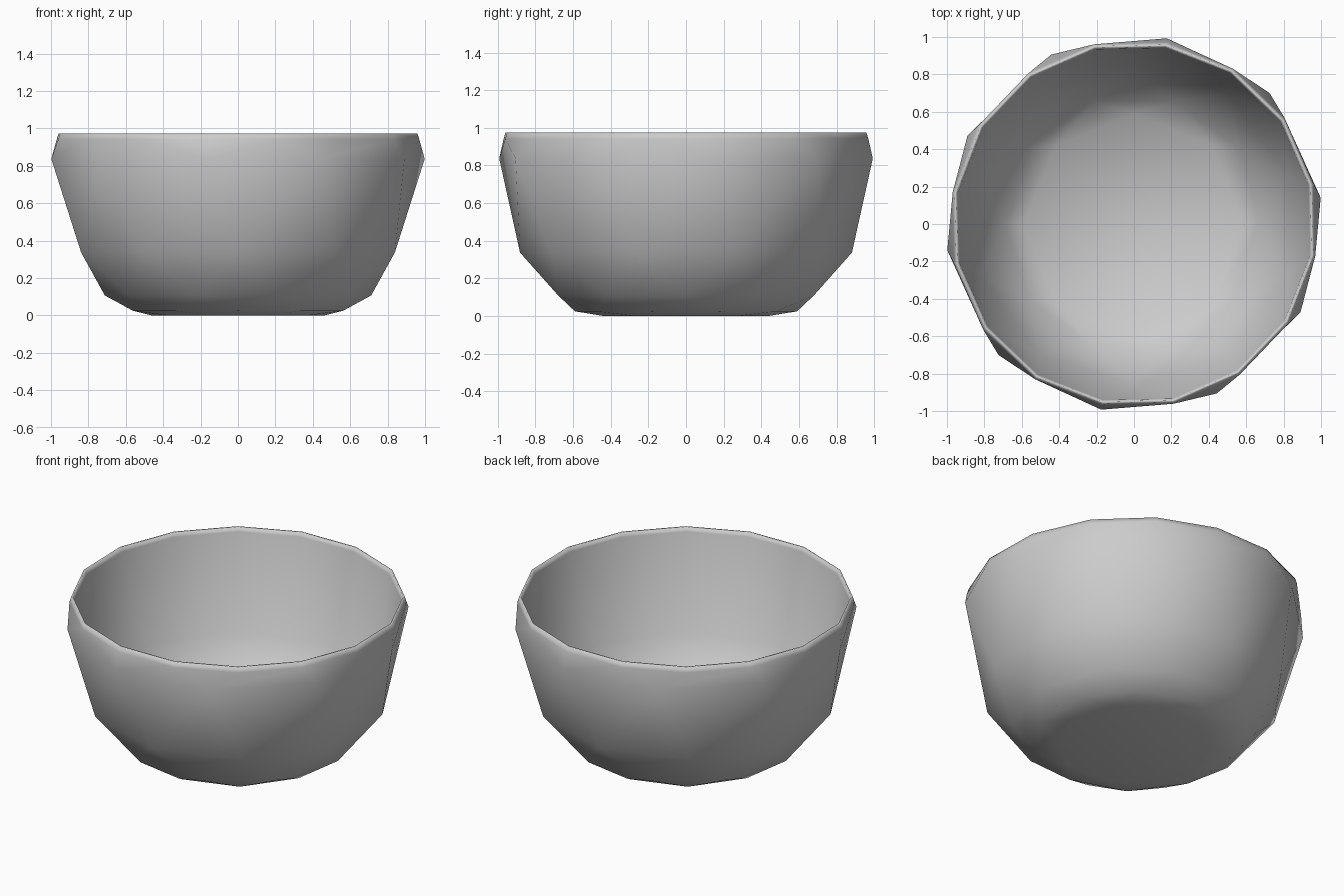
import bpy, bmesh, math

if "Cube" in bpy.data.objects:
    bpy.data.objects.remove(bpy.data.objects["Cube"])

# Bowl section, outside bottom -> rim -> inside floor: (radius, height, sides, turn in degrees)
RINGS = [
    (0.46, 0.003, 10, 0),
    (0.59, 0.028, 10, 18),
    (0.712, 0.11, 10, 0),
    (0.882, 0.34, 10, 18),
    (1.008, 0.84, 10, 8),
    (0.984, 0.945, 16, 12.5),
    (0.974, 0.977, 16, 12.5),
    (0.964, 0.977, 16, 12.5),
    (0.956, 0.95, 16, 12.5),
    (0.862, 0.35, 10, 18),
    (0.69, 0.118, 10, 0),
    (0.59, 0.042, 8, 0),
]

bm = bmesh.new()


def ring(radius, z, sides, turn):
    """Polygon ring; returns (angle, vertex) pairs over one full turn."""
    out = []
    for i in range(sides):
        a = math.radians(turn + 360 * i / sides)
        out.append((a, bm.verts.new((radius * math.cos(a), radius * math.sin(a), z))))
    return out


def zip_rings(a, b):
    """Triangulate between two rings that may differ in sides and turn."""
    a = a + [(a[0][0] + math.tau, a[0][1])]
    b = b + [(b[0][0] + math.tau, b[0][1])]
    i = j = 0
    while i < len(a) - 1 or j < len(b) - 1:
        step_a = j == len(b) - 1 or (i < len(a) - 1 and a[i + 1][0] <= b[j + 1][0])
        if step_a:
            bm.faces.new((a[i][1], a[i + 1][1], b[j][1]))
            i += 1
        else:
            bm.faces.new((a[i][1], b[j + 1][1], b[j][1]))
            j += 1


# Walls and rim
rings = [ring(*r) for r in RINGS]
for lower, upper in zip(rings, rings[1:]):
    zip_rings(lower, upper)

# Underside and inside floor, the floor fanned to a slightly lower centre
bm.faces.new([v for _, v in reversed(rings[0])])
floor = bm.faces.new([v for _, v in rings[-1]])
bmesh.ops.poke(bm, faces=[floor], offset=0)
min(rings[-1][0][1].link_edges, key=lambda e: min(v.co.xy.length for v in e.verts)
    ).other_vert(rings[-1][0][1]).co.z = 0.025

# Stand on the ground
low = min(v.co.z for v in bm.verts)
for v in bm.verts:
    v.co.z -= low

bmesh.ops.recalc_face_normals(bm, faces=bm.faces)
for f in bm.faces:
    f.smooth = True

mesh = bpy.data.meshes.new("bowl")
bm.to_mesh(mesh)
bm.free()
bowl = bpy.data.objects.new("bowl", mesh)
bpy.context.collection.objects.link(bowl)
